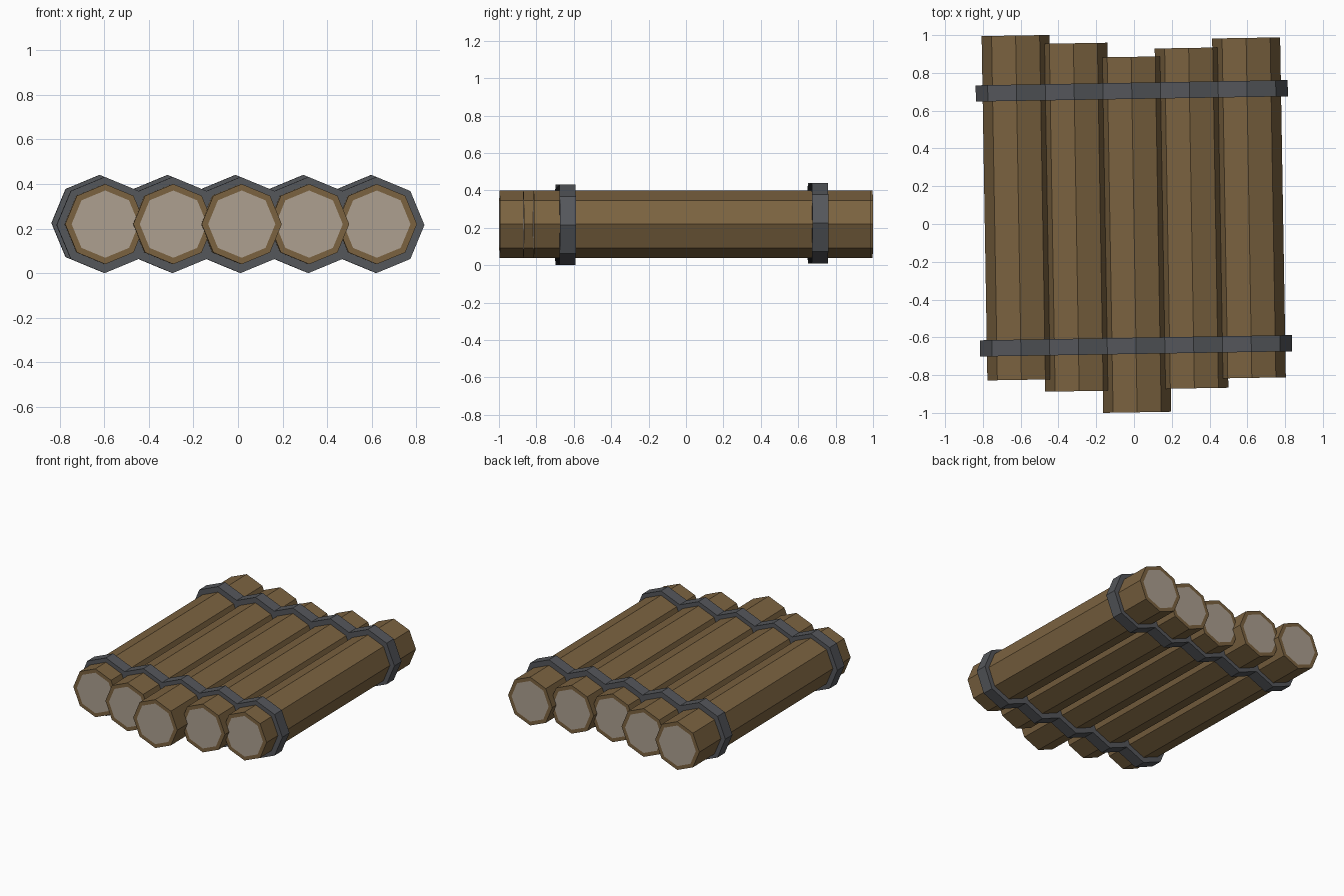
import bpy, bmesh, math
from mathutils import Matrix

if "Cube" in bpy.data.objects:
    bpy.data.objects.remove(bpy.data.objects["Cube"])

YAW = Matrix.Rotation(math.radians(0.96), 4, 'Z')
SPACING, LOG_R, BAND_R = 0.305, 0.18, 0.216


def material(name, color):
    m = bpy.data.materials.new(name)
    m.diffuse_color = (*color, 1)
    m.use_nodes = True
    m.node_tree.nodes["Principled BSDF"].inputs["Base Color"].default_value = m.diffuse_color
    return m


wood = material("wood", (0.20, 0.125, 0.052))
cut_wood = material("cut_wood", (0.42, 0.35, 0.28))
iron = material("dark_band", (0.09, 0.095, 0.105))


def prism(name, profile, y0, y1, mats, cap_inset=0):
    """Extrude an (x, z) profile along y, optionally with inset end faces."""
    bm = bmesh.new()
    face = bm.faces.new([bm.verts.new((x, y0, z)) for x, z in profile])
    ext = bmesh.ops.extrude_face_region(bm, geom=[face], use_keep_orig=True)
    moved = [g for g in ext["geom"] if isinstance(g, bmesh.types.BMVert)]
    bmesh.ops.translate(bm, verts=moved, vec=(0, y1 - y0, 0))
    bmesh.ops.recalc_face_normals(bm, faces=bm.faces)
    if cap_inset:
        bm.normal_update()
        ends = [f for f in bm.faces if abs(f.normal.y) > 0.9]
        bmesh.ops.inset_individual(bm, faces=ends, thickness=cap_inset)
        for f in ends:
            f.material_index = 1
    bm.transform(YAW)
    mesh = bpy.data.meshes.new(name)
    bm.to_mesh(mesh)
    bm.free()
    for m in mats:
        mesh.materials.append(m)
    obj = bpy.data.objects.new(name, mesh)
    bpy.context.collection.objects.link(obj)
    return obj


def ring_point(cx, cz, r, step):
    a = step * math.pi / 4
    return (cx + r * math.cos(a), cz + r * math.sin(a))


# Five octagonal logs of uneven length
ends = [(-0.815, 1.008), (-0.88, 0.962), (-0.997, 0.885),
        (-0.875, 0.927), (-0.825, 0.975)]
for i, (y0, y1) in enumerate(ends):
    cx = (i - 2) * SPACING
    octagon = [ring_point(cx, 0.22, LOG_R, s) for s in range(8)]
    prism(f"log_{i + 1}", octagon, y0, y1, [wood, cut_wood], 0.029)

# Two bands following the scalloped outline of the logs
for name, y, cz in (("front_band", -0.645, 0.216), ("back_band", 0.705, 0.225)):
    xs = [(i - 2) * SPACING for i in range(5)]
    dx = SPACING / 2
    dz = BAND_R * math.sin(math.pi / 4)
    outline = [(xs[0] - BAND_R, cz)]
    for side, row in ((1, xs), (-1, xs[::-1])):
        outline.append((row[0] - side * dx, cz + side * dz))
        for x in row:
            outline.append((x, cz + side * BAND_R))
            outline.append((x + side * dx, cz + side * dz))
        if side == 1:
            outline.append((xs[-1] + BAND_R, cz))
    prism(name, outline, y - 0.043, y + 0.043, [iron])
